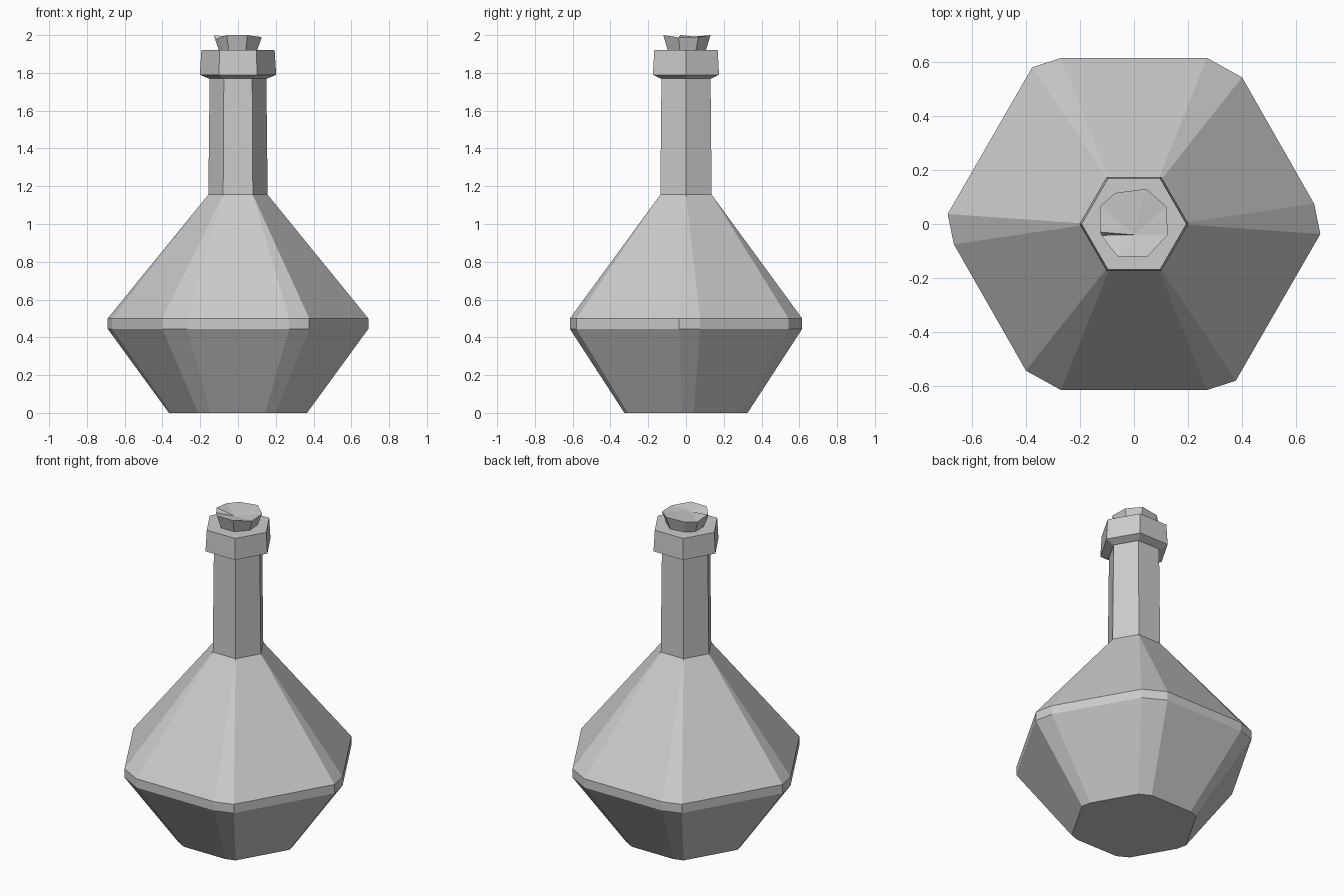
import bpy, bmesh
from math import cos, sin, radians

cube = bpy.data.objects.get("Cube")
if cube:
    bpy.data.objects.remove(cube, do_unlink=True)

GREY = (0.6, 0.6, 0.6, 1)
grey = bpy.data.materials.new("plain grey")
grey.use_nodes = True
grey.diffuse_color = GREY
grey.node_tree.nodes["Principled BSDF"].inputs["Base Color"].default_value = GREY


def ring(points, scale, z):
    return [(x * scale, y * scale, z) for x, y in points]


def hexagon(radius, z, repeat=1):
    """Six corners, the first on +x, each repeated for joining to wider rings."""
    return [(radius * cos(radians(60 * k)), radius * sin(radians(60 * k)), z)
            for k in range(6) for _ in range(repeat)]


def loft(name, rings, tip=None):
    """Skin equal rings from bottom to top; close with a flat cap or a fan."""
    bm = bmesh.new()
    loops = [[bm.verts.new(p) for p in r] for r in rings]
    n = len(loops[0])
    for low, high in zip(loops, loops[1:]):
        for i in range(n):
            j = (i + 1) % n
            bm.faces.new((low[i], low[j], high[j], high[i]))
    bm.faces.new(loops[0][::-1])
    if tip:
        centre = bm.verts.new(tip)
        for i in range(n):
            bm.faces.new((loops[-1][i], loops[-1][(i + 1) % n], centre))
    else:
        bm.faces.new(loops[-1])
    bmesh.ops.remove_doubles(bm, verts=bm.verts, dist=0.0005)
    if not tip:
        bmesh.ops.recalc_face_normals(bm, faces=bm.faces)
    mesh = bpy.data.meshes.new(name)
    bm.to_mesh(mesh)
    bm.free()
    mesh.materials.append(grey)
    obj = bpy.data.objects.new(name, mesh)
    bpy.context.collection.objects.link(obj)
    return obj


# Belly outline: a hexagon with cut corners, equal after a half turn
half = [(0.69, -0.037), (0.667, 0.075), (0.40, 0.543),
        (0.27, 0.615), (-0.27, 0.615), (-0.377, 0.58)]
belly = half + [(-x, -y) for x, y in half]

# Flask: base, belly band, shoulder and neck
loft("flask_body", [ring(belly, 0.53, 0), ring(belly, 1, 0.445), ring(belly, 1, 0.5),
                    hexagon(0.157, 1.155, 2), hexagon(0.15, 1.78, 2)])

# Lip collar with a bevelled underside
loft("neck_lip", [hexagon(0.155, 1.77), hexagon(0.202, 1.79), hexagon(0.194, 1.92)])

# Rough stopper: flared, with an uneven top and one small notch
rim = [(0.125, -0.04, 1.988), (0.12, 0.065, 1.99), (0.045, 0.13, 2.0), (-0.07, 0.115, 1.995),
       (-0.125, 0.065, 1.99), (-0.125, -0.03, 2.0), (-0.12, -0.042, 1.975),
       (-0.10, -0.072, 1.985), (-0.06, -0.12, 2.0), (0.05, -0.12, 2.0)]
foot = ring([p[:2] for p in rim], 0.8, 1.915)
loft("stopper", [foot, rim], tip=(0, -0.04, 1.985))
